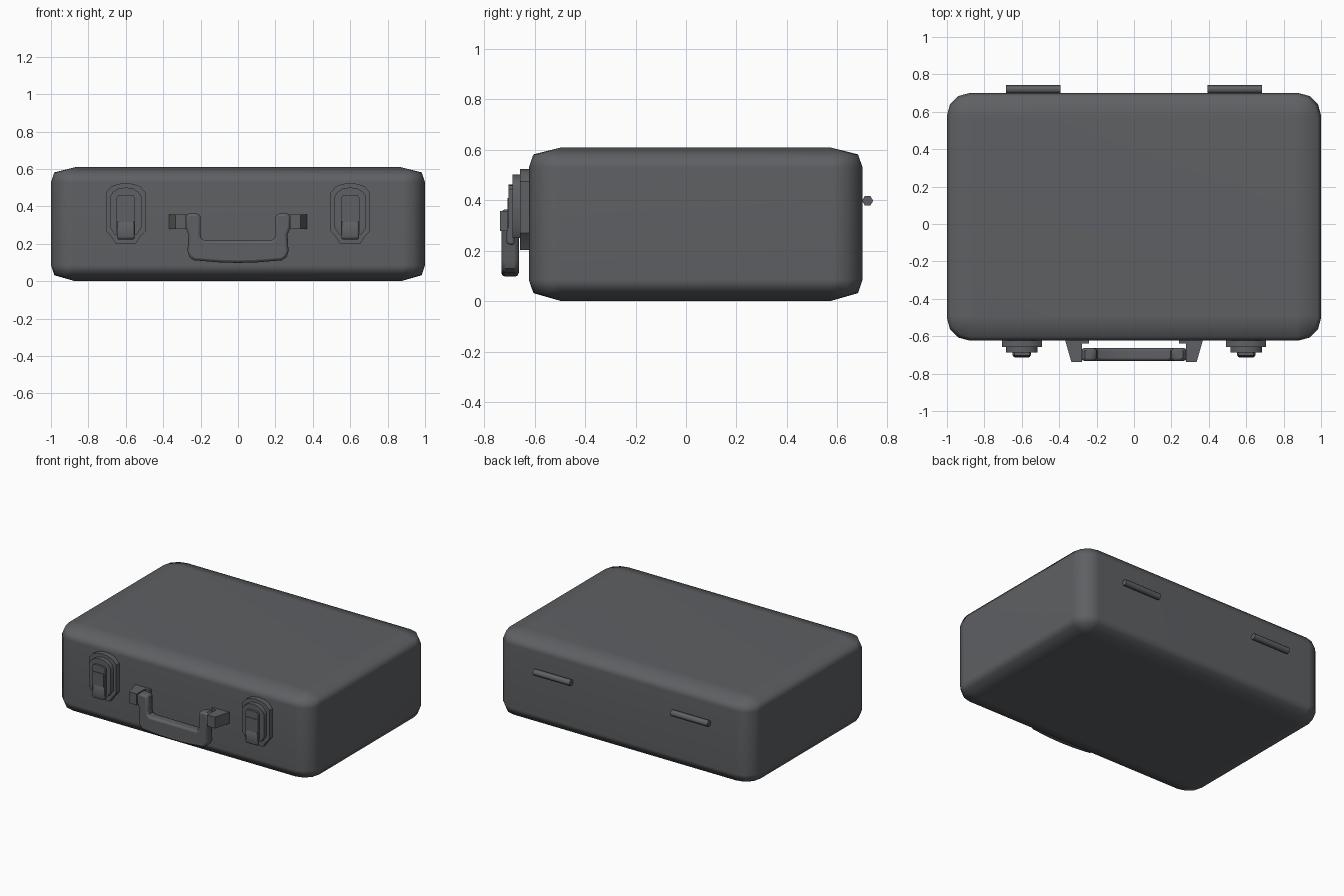
import bpy, bmesh, math
from mathutils import Matrix

if "Cube" in bpy.data.objects:
    bpy.data.objects.remove(bpy.data.objects["Cube"])

gray = bpy.data.materials.new("slate gray")
gray.diffuse_color = (0.112, 0.117, 0.125, 1)
gray.use_nodes = True
gray.node_tree.nodes["Principled BSDF"].inputs["Base Color"].default_value = gray.diffuse_color


def finish(bm, name, bevel=0.0, angle=35):
    bmesh.ops.recalc_face_normals(bm, faces=bm.faces)
    me = bpy.data.meshes.new(name)
    bm.to_mesh(me)
    bm.free()
    ob = bpy.data.objects.new(name, me)
    bpy.context.collection.objects.link(ob)
    me.materials.append(gray)
    if bevel:
        m = ob.modifiers.new("bevel", 'BEVEL')
        m.width, m.segments, m.limit_method = bevel, 2, 'ANGLE'
        m.angle_limit = math.radians(50)
    bpy.ops.object.select_all(action='DESELECT')
    ob.select_set(True)
    bpy.context.view_layer.objects.active = ob
    bpy.ops.object.shade_smooth_by_angle(angle=math.radians(angle))
    return ob


def prism(name, outline, to3d, d0, d1, bevel=0.0):
    """Extrude a 2D outline; to3d maps (u, v, depth) to x, y, z."""
    bm = bmesh.new()
    a = [bm.verts.new(to3d(u, v, d0)) for u, v in outline]
    b = [bm.verts.new(to3d(u, v, d1)) for u, v in outline]
    bm.faces.new(a)
    bm.faces.new(b)
    n = len(a)
    for i in range(n):
        j = (i + 1) % n
        bm.faces.new((a[i], a[j], b[j], b[i]))
    return finish(bm, name, bevel)


def both(half):
    """Complete a half outline (u >= 0) with its mirror image."""
    return half + [(-u, v) for u, v in reversed(half) if u > 1e-6]


# case body: stacked rounded rectangles
X, Y0, Y1 = 1.0, -0.623, 0.70


def ring(bm, inset, z, r, segs=3):
    x, y0, y1 = X - inset, Y0 + inset, Y1 - inset
    out = []
    for k, (cx, cy) in enumerate([(x - r, y1 - r), (-x + r, y1 - r),
                                  (-x + r, y0 + r), (x - r, y0 + r)]):
        for s in range(segs + 1):
            t = math.pi / 2 * (k + s / segs)
            out.append(bm.verts.new((cx + r * math.cos(t), cy + r * math.sin(t), z)))
    return out


bm = bmesh.new()
rings = [ring(bm, *p) for p in [
    (0.13, 0.0, 0.008), (0.018, 0.032, 0.11), (0.0, 0.085, 0.12),
    (0.0, 0.53, 0.12), (0.018, 0.582, 0.11), (0.13, 0.61, 0.008)]]
bm.faces.new(rings[0])
bm.faces.new(rings[-1])
for lo, hi in zip(rings, rings[1:]):
    for i in range(len(lo)):
        j = (i + 1) % len(lo)
        bm.faces.new((lo[i], lo[j], hi[j], hi[i]))
body = finish(bm, "case_body", angle=80)
wn = body.modifiers.new("flat_panels", 'WEIGHTED_NORMAL')
wn.keep_sharp = True

# hinges, latches and handle brackets, one set per side
base_plate = both([(0, .525), (.04, .52), (.075, .508), (.107, .475),
                   (.107, .27), (.075, .235), (.055, .203), (0, .203)])
mid_plate = both([(0, .502), (.04, .495), (.07, .475), (.085, .45),
                  (.085, .29), (.06, .25), (0, .25)])
lever = both([(0, .462), (.04, .458), (.05, .445), (.05, .26), (0, .26)])
inset_plate = both([(0, .41), (.042, .41), (.042, .31), (0, .31)])
tab = [(-.68, .335), (-.698, .33), (-.708, .315), (-.713, .24),
       (-.708, .225), (-.68, .222)]
bracket = [(.37, -.615), (.24, -.615), (.24, -.64), (.277, -.64),
           (.277, -.738), (.335, -.738)]

for side, s in (("left", -1), ("right", 1)):
    def front(u, v, d, s=s):
        return (s * 0.6 + u, d, v)

    prism(side + "_latch_base", base_plate, front, -.61, -.658)
    prism(side + "_latch_plate", mid_plate, front, -.65, -.688)
    prism(side + "_latch_lever", lever, front, -.68, -.703)
    prism(side + "_latch_lever_face", inset_plate, front, -.70, -.707)
    prism(side + "_latch_tab", tab,
          lambda u, v, d, s=s: (s * 0.6 + d, u, v), -.046, .046, 0.008)
    prism(side + "_handle_bracket", bracket,
          lambda u, v, d, s=s: (s * u, v, d), .278, .358)

    # hinge barrel along the back
    bm = bmesh.new()
    bmesh.ops.create_cone(
        bm, cap_ends=True, segments=6, radius1=.022, radius2=.022, depth=.29,
        matrix=Matrix.Translation((s * .539, .72, .398)) @ Matrix.Rotation(math.pi / 2, 4, 'Y')
        @ Matrix.Rotation(math.pi / 6 * 0, 4, 'Z'))
    finish(bm, side + "_hinge", angle=65)

# handle grip: one U-shaped outline with softened edges
grip = both([(0, .218), (.18, .218), (.195, .228), (.2, .25), (.2, .345),
             (.212, .362), (.262, .364), (.28, .345), (.28, .285),
             (.265, .25), (.27, .16), (.26, .13), (.235, .112), (.1, .101), (0, .098)])
prism("handle_grip", grip, lambda u, v, d: (u, d, v), -.663, -.732, 0.014)
